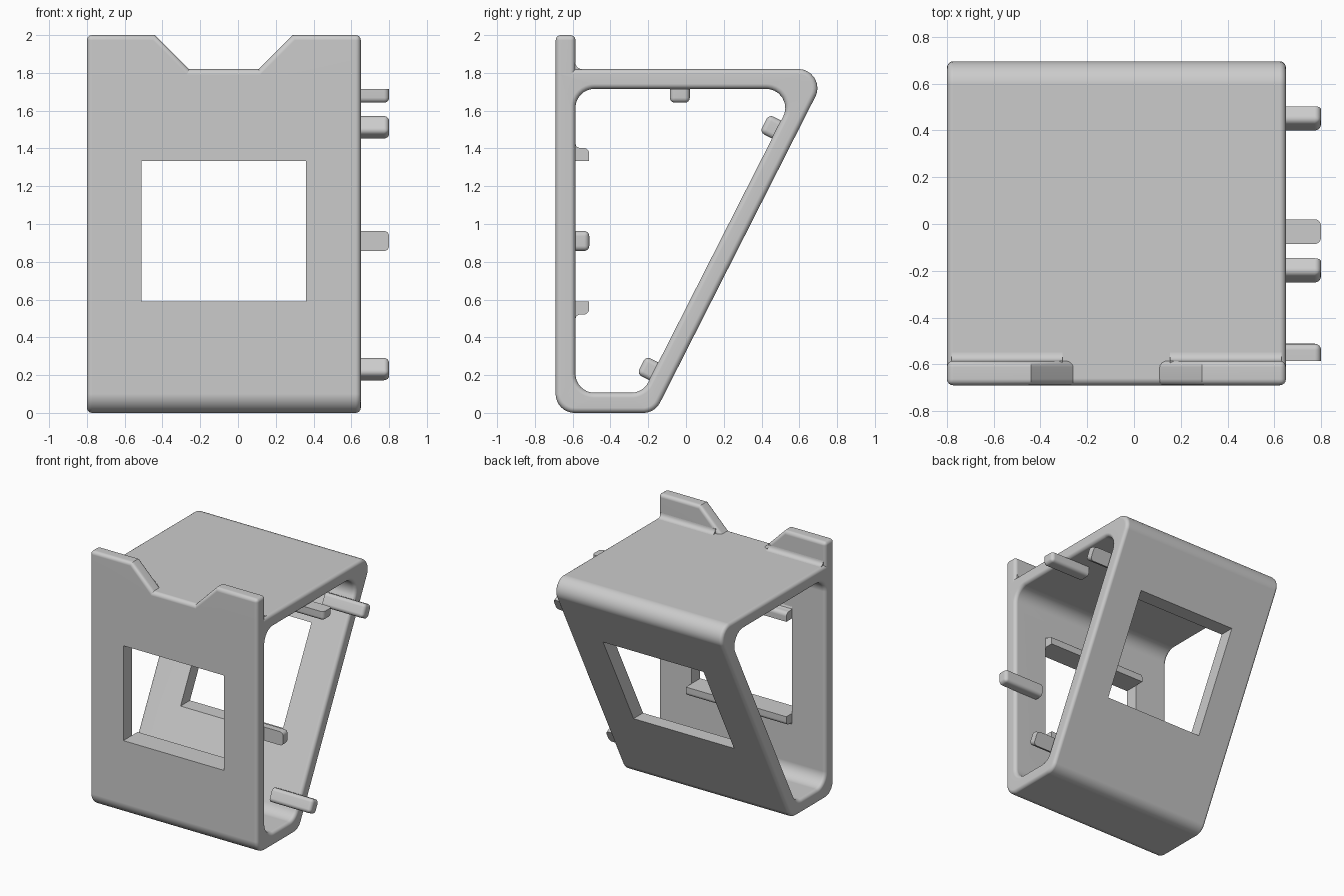
import bpy, bmesh, math
from mathutils import Vector

old = bpy.data.objects.get("Cube")
if old:
    bpy.data.objects.remove(old, do_unlink=True)

GREY = (0.6, 0.6, 0.6, 1)
mat = bpy.data.materials.new("plain grey")
mat.use_nodes = True
mat.diffuse_color = GREY
mat.node_tree.nodes["Principled BSDF"].inputs["Base Color"].default_value = GREY

MID, HALF = -0.075, 0.725          # middle and half width of the frame
FRONT, WALL = -0.69, -0.585        # outer and inner side of the front wall
TOP, CEIL, FLOOR = 1.82, 1.715, 0.107
SOFT = 0.027                       # small edge rounding


def slant(z, outer=False):
    """y of the sloping back wall at height z."""
    return -0.282 + z / 1.97 + (0.117 if outer else 0)


def finish(bm, name):
    bmesh.ops.recalc_face_normals(bm, faces=bm.faces)
    me = bpy.data.meshes.new(name)
    bm.to_mesh(me)
    bm.free()
    ob = bpy.data.objects.new(name, me)
    bpy.context.collection.objects.link(ob)
    me.materials.append(mat)
    return ob


def smooth(ob):
    bpy.ops.object.select_all(action="DESELECT")
    ob.select_set(True)
    bpy.context.view_layer.objects.active = ob
    bpy.ops.object.shade_smooth_by_angle(angle=math.radians(32))
    ob.modifiers.new("even shading", "WEIGHTED_NORMAL").keep_sharp = True


def rounded(corners, steps=10):
    """Round each (y, z, radius) corner of a closed outline."""
    pts = []
    for i, (y, z, r) in enumerate(corners):
        p = Vector((y, z))
        a = (Vector(corners[i - 1][:2]) - p).normalized()
        b = (Vector(corners[(i + 1) % len(corners)][:2]) - p).normalized()
        half = a.angle(b) / 2
        centre = p + (a + b).normalized() * r / math.sin(half)
        start = p + a * r / math.tan(half) - centre
        end = p + b * r / math.tan(half) - centre
        for k in range(steps + 1):
            mix = start.lerp(end, k / steps)
            pts.append(centre + mix.normalized() * r)
    return pts


def prism(outline, to_point, lo, hi):
    """Extrude an outline from lo to hi; to_point maps (a, b, depth) to 3D."""
    bm = bmesh.new()
    ends = [[bm.verts.new(to_point(a, b, d)) for a, b in outline] for d in (lo, hi)]
    n = len(outline)
    for e in ends:
        bm.faces.new(e)
    for i in range(n):
        j = (i + 1) % n
        bm.faces.new((ends[0][i], ends[0][j], ends[1][j], ends[1][i]))
    bmesh.ops.recalc_face_normals(bm, faces=bm.faces)
    return bm


def soften(bm, rule):
    edges = [e for e in bm.edges if rule(*(v.co for v in e.verts))]
    bmesh.ops.bevel(bm, geom=edges, offset=SOFT, segments=4, profile=0.5,
                    affect="EDGES", clamp_overlap=True)


# Hollow frame: two rounded outlines joined into a ring
outer = rounded([(FRONT, 0, 0.1), (slant(0, True), 0, 0.1),
                 (slant(TOP, True), TOP, 0.1), (FRONT, TOP, 0.03)])
inner = rounded([(WALL, FLOOR, 0.1), (slant(FLOOR), FLOOR, 0.1),
                 (slant(CEIL), CEIL, 0.1), (WALL, CEIL, 0.1)])
bm = bmesh.new()
rings = [[bm.verts.new((x, y, z)) for y, z in loop]
         for loop, x in ((outer, MID - HALF), (outer, MID + HALF),
                         (inner, MID + HALF), (inner, MID - HALF))]
n = len(outer)
for k in range(4):
    a, b = rings[k], rings[(k + 1) % 4]
    for i in range(n):
        j = (i + 1) % n
        bm.faces.new((a[i], a[j], b[j], b[i]))
rims = [bm.edges.get((ring[i], ring[(i + 1) % n])) for ring in rings for i in range(n)]
bmesh.ops.bevel(bm, geom=rims, offset=SOFT, segments=4, profile=0.5, affect="EDGES")
frame = finish(bm, "frame")

# Window straight through the front and back walls
WIN, SILL, HEAD = 0.435, 0.59, 1.333
cutter = finish(prism([(MID - WIN, SILL), (MID + WIN, SILL), (MID + WIN, HEAD), (MID - WIN, HEAD)],
                      lambda a, b, d: (a, d, b), -1, 1), "window_cutter")
cutter.hide_render = True
cut = frame.modifiers.new("window", "BOOLEAN")
cut.object = cutter
cut.solver = "EXACT"
bpy.context.view_layer.objects.active = frame
frame.select_set(True)
bpy.ops.object.modifier_apply(modifier=cut.name)
bpy.data.objects.remove(cutter, do_unlink=True)
smooth(frame)

# Raised front tabs on either side of the notch, with a fillet behind each
BASE = 1.74
for side, label in ((1, "left"), (-1, "right")):
    shape = [(HALF, BASE), (HALF, 2), (0.365, 2), (0.185, TOP), (0.105, BASE)]
    bm = prism([(MID + side * x, z) for x, z in shape],
               lambda a, b, d: (a, d, b), FRONT, WALL)

    def tab_edge(p, q):
        across = abs(p.y - q.y) > 0.01
        at_outside = abs(p.x - MID) > HALF - 0.01
        return max(p.z, q.z) > BASE + 0.01 and (not across or at_outside)
    soften(bm, tab_edge)
    smooth(finish(bm, label + "_tab"))

    r = 0.035
    cove = [(WALL - 0.01, TOP - 0.01), (WALL + r, TOP - 0.01)]
    cove += [(WALL + r - r * math.sin(t), TOP + r - r * math.cos(t))
             for t in (k * math.pi / 12 for k in range(7))]
    cove.append((WALL - 0.01, TOP + r))
    smooth(finish(prism(cove, lambda a, b, d: (d, a, b),
                        MID + side * 0.23, MID + side * (HALF - 0.02)), label + "_tab_fillet"))

# Side pegs: base point on the wall and the direction each stands off it
PEG_W, PEG_H, PEG_IN, PEG_TIP = 0.053, 0.073, 0.45, 0.8
off_slant = Vector((-1.97, 1)).normalized()
pegs = {"front_peg": ((WALL, 0.91), (1, 0)),
        "top_peg": ((-0.033, CEIL), (0, -1)),
        "upper_back_peg": ((slant(1.5), 1.5), off_slant),
        "lower_back_peg": ((slant(0.22), 0.22), off_slant)}
for name, (base, direction) in pegs.items():
    base, up = Vector(base), Vector(direction)
    along = Vector((-up.y, up.x))
    outline = [base + along * s + up * h for s, h in
               ((-PEG_W, 0), (PEG_W, 0), (PEG_W, PEG_H), (-PEG_W, PEG_H))]
    bm = prism(outline, lambda a, b, d: (d, a, b), PEG_IN, PEG_TIP)

    def peg_edge(p, q):
        heights = [(Vector((v.y, v.z)) - base).dot(up) for v in (p, q)]
        return max(heights) > 0.01 and max(p.x, q.x) > PEG_IN + 0.01
    soften(bm, peg_edge)
    smooth(finish(bm, name))

# Rails along the inside of the window's top and bottom edges
for name, z, s in (("upper_rail", HEAD, 1), ("lower_rail", SILL, -1)):
    r, deep, tall = 0.03, 0.072, 0.07
    rail = [(0, 0), (deep, 0)]
    rail += [(deep - r + r * math.cos(t), tall - r + r * math.sin(t))
             for t in (k * math.pi / 10 for k in range(6))]
    rail += [(0.02, tall), (0.006, tall + 0.006), (0, tall + 0.02)]
    smooth(finish(prism([(WALL + y, z + s * h) for y, h in rail],
                        lambda a, b, d: (d, a, b), MID - WIN, MID + WIN), name))
